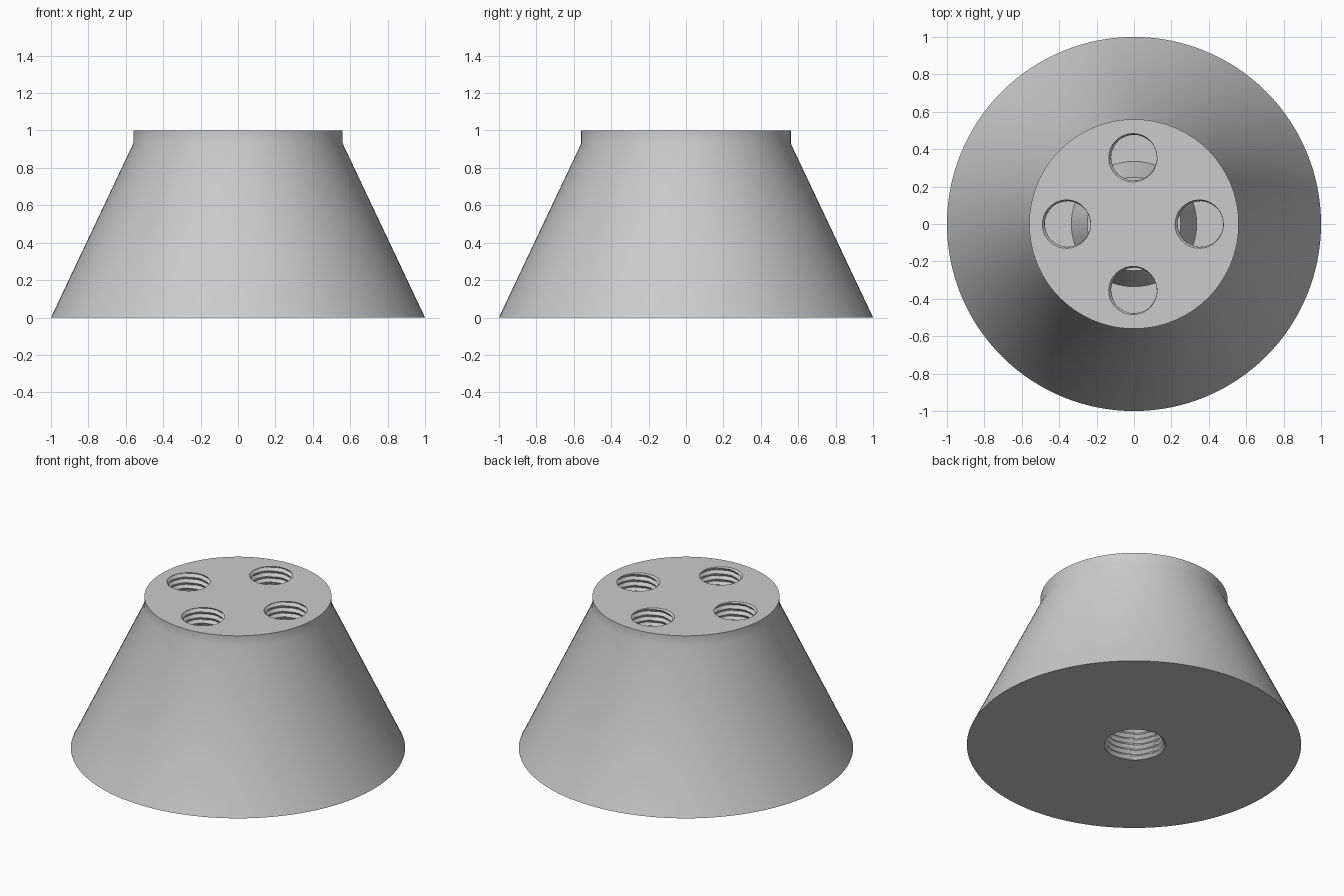
import bpy, bmesh
from math import sin, cos, tau

if "Cube" in bpy.data.objects:
    bpy.data.objects.remove(bpy.data.objects["Cube"], do_unlink=True)

GREY = (0.6, 0.6, 0.6, 1)
PITCH = 0.037


def material(name, colour):
    mat = bpy.data.materials.new(name)
    mat.use_nodes = True
    mat.diffuse_color = colour
    mat.node_tree.nodes["Principled BSDF"].inputs["Base Color"].default_value = colour
    return mat


def solid(name, rings):
    """Join stacked rings of points into a capped solid."""
    bm = bmesh.new()
    loops = [[bm.verts.new(p) for p in ring] for ring in rings]
    count = len(loops[0])
    for low, high in zip(loops, loops[1:]):
        for i in range(count):
            j = (i + 1) % count
            bm.faces.new((low[i], low[j], high[j], high[i]))
    bm.faces.new(loops[0][::-1])
    bm.faces.new(loops[-1])
    bmesh.ops.recalc_face_normals(bm, faces=bm.faces)
    mesh = bpy.data.meshes.new(name)
    bm.to_mesh(mesh)
    bm.free()
    obj = bpy.data.objects.new(name, mesh)
    bpy.context.collection.objects.link(obj)
    return obj


def lathe(name, profile, sides=128):
    return solid(name, [[(r * cos(tau * i / sides), r * sin(tau * i / sides), z)
                         for i in range(sides)] for r, z in profile])


def thread(name, x, y, z0, z1, minor, depth, sides=48):
    """Solid with a right-handed helical ridge, used to tap a hole."""
    steps = round((z1 - z0) / PITCH * 8)
    rings = []
    for k in range(steps + 1):
        z = z0 + (z1 - z0) * k / steps
        ring = []
        for i in range(sides):
            phase = (z / PITCH - i / sides) % 1
            r = minor + depth * (1 - abs(2 * phase - 1))
            ring.append((x + r * cos(tau * i / sides), y + r * sin(tau * i / sides), z))
        rings.append(ring)
    return solid(name, rings)


def cut(target, cutter):
    cutter.hide_render = True
    mod = target.modifiers.new("cut", 'BOOLEAN')
    mod.operation = 'DIFFERENCE'
    mod.solver = 'EXACT'
    mod.object = cutter
    bpy.context.view_layer.objects.active = target
    bpy.ops.object.modifier_apply(modifier=mod.name)
    bpy.data.objects.remove(cutter, do_unlink=True)


# Conical body with a short straight collar
body = lathe("conical_base", [(1, 0), (0.56, 0.93), (0.56, 1)])
body.data.materials.append(material("plain grey", GREY))

# Hollow inside, leaving a tapered boss in the middle of the floor
hollow = lathe("hollow", [(0.88, 0.06), (0.53, 0.78)])
boss = lathe("boss", [(0.345, 0.03), (0.335, 0.06), (0.25, 0.26)])
cut(hollow, boss)
cut(body, hollow)

# Four threaded holes through the top plate
for k in range(4):
    x, y = 0.355 * cos(tau * k / 4), 0.355 * sin(tau * k / 4)
    cut(body, thread("top_thread", x, y, 0.75, 1.015, 0.121, 0.016))

# One larger threaded hole underneath, ending inside the boss
cut(body, thread("bottom_thread", 0, 0, -0.015, 0.22, 0.174, 0.018, 64))

# Smooth shading with sharp rims
bpy.ops.object.select_all(action='DESELECT')
body.select_set(True)
bpy.context.view_layer.objects.active = body
bpy.ops.object.shade_smooth_by_angle(angle=0.52)
